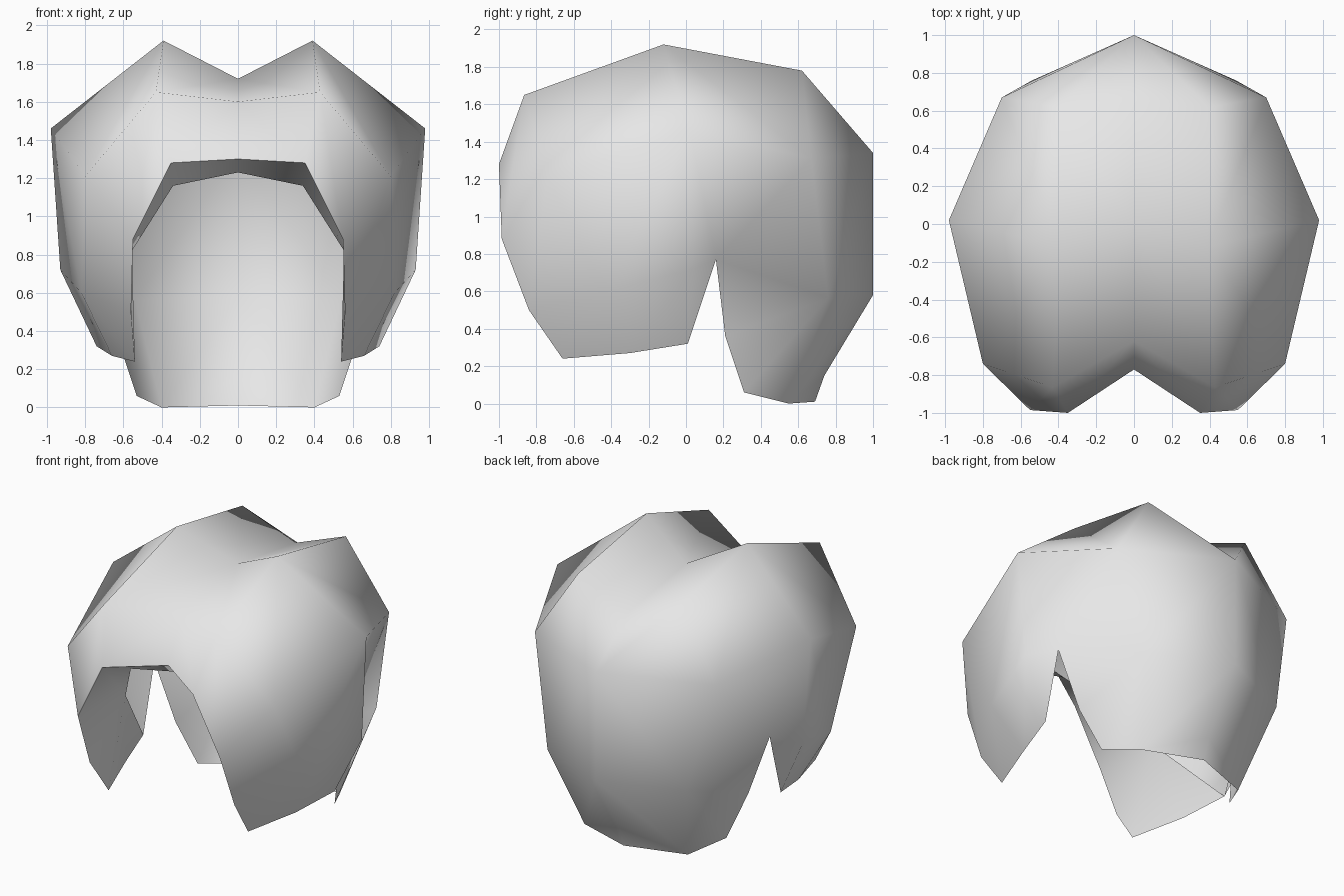
import bpy, bmesh

if "Cube" in bpy.data.objects:
    bpy.data.objects.remove(bpy.data.objects["Cube"], do_unlink=True)

# One plain grey material
grey = bpy.data.materials.new("light_grey")
grey.use_nodes = True
grey.diffuse_color = (0.8, 0.8, 0.8, 1)
grey.node_tree.nodes["Principled BSDF"].inputs["Base Color"].default_value = (0.8, 0.8, 0.8, 1)

# Key points of the left half
P = {
    # parting line, front to back
    "part_front": (0, -0.62, 1.60), "part_mid": (0, 0, 1.72), "part_back": (0, 0.64, 1.62),
    # crown ridge
    "crown_front": (0.43, -0.865, 1.65), "crown": (0.39, -0.12, 1.92), "crown_back": (0.40, 0.62, 1.78),
    # widest ring
    "temple": (0.80, -0.74, 1.21), "side": (0.98, 0.02, 1.46), "rear_side": (0.70, 0.67, 1.31),
    "back_top": (0, 1.0, 1.34),
    # lower ring
    "cheek": (0.82, -0.43, 0.60), "side_low": (0.93, 0.04, 0.72), "slit_top": (0.76, 0.16, 0.77),
    "rear_low": (0.54, 0.76, 0.565), "back_low": (0, 1.0, 0.58), "nape": (0, 0.74, 0.15),
    # edge of the face opening
    "fringe_mid": (0, -0.77, 1.30), "fringe": (0.35, -1.0, 1.28), "brow": (0.55, -0.985, 0.88),
    "jaw": (0.56, -0.84, 0.50), "lock_tip": (0.54, -0.66, 0.24),
    # bottom hem, front lock then back
    "hem_a": (0.66, -0.30, 0.27), "hem_b": (0.74, 0.01, 0.32), "hem_c": (0.63, 0.21, 0.36),
    "hem_d": (0.53, 0.31, 0.06), "hem_e": (0.40, 0.55, 0.0), "hem_back": (0, 0.69, 0.01),
    # inner edge of the turned-in fringe and lock
    "lip_mid": (0, -0.70, 1.23), "lip": (0.34, -0.70, 1.16), "lip_low": (0.555, -0.45, 0.82),
}

SHELL = [
    "part_mid part_front crown_front crown", "part_mid crown crown_back part_back",
    "part_front fringe_mid fringe crown_front", "crown_front fringe brow temple",
    "crown crown_front temple side", "crown side rear_side crown_back",
    "part_back crown_back back_top", "crown_back rear_side back_top",
    "temple brow jaw cheek",
    "cheek jaw lock_tip hem_a", "side temple cheek side_low",
    "side_low cheek hem_a hem_b", "side_low hem_b slit_top",
    "side side_low slit_top", "side slit_top rear_side", "rear_side slit_top rear_low",
    "slit_top hem_c rear_low", "rear_low hem_c hem_d", "rear_low hem_d hem_e",
    "back_top rear_side rear_low back_low", "back_low rear_low hem_e",
    "back_low hem_e nape", "nape hem_e hem_back",
]
# Underside of the fringe and inner wall of the front lock
LINING = [
    "fringe_mid lip_mid lip fringe", "fringe lip lip_low brow", "brow lip_low jaw",
    "jaw lip_low lock_tip", "lock_tip lip_low hem_a", "hem_a lip_low hem_b",
]


def build(name, faces):
    """Make a smooth half surface and mirror it across x."""
    bm = bmesh.new()
    verts = {}
    for face in faces:
        for key in face.split():
            if key not in verts:
                verts[key] = bm.verts.new(P[key])
        bm.faces.new([verts[k] for k in face.split()]).smooth = True
    mesh = bpy.data.meshes.new(name)
    bm.to_mesh(mesh)
    bm.free()
    mesh.materials.append(grey)
    ob = bpy.data.objects.new(name, mesh)
    bpy.context.collection.objects.link(ob)
    mirror = ob.modifiers.new("mirror", "MIRROR")
    mirror.use_clip = True


build("hair_shell", SHELL)
build("fringe_lining", LINING)
